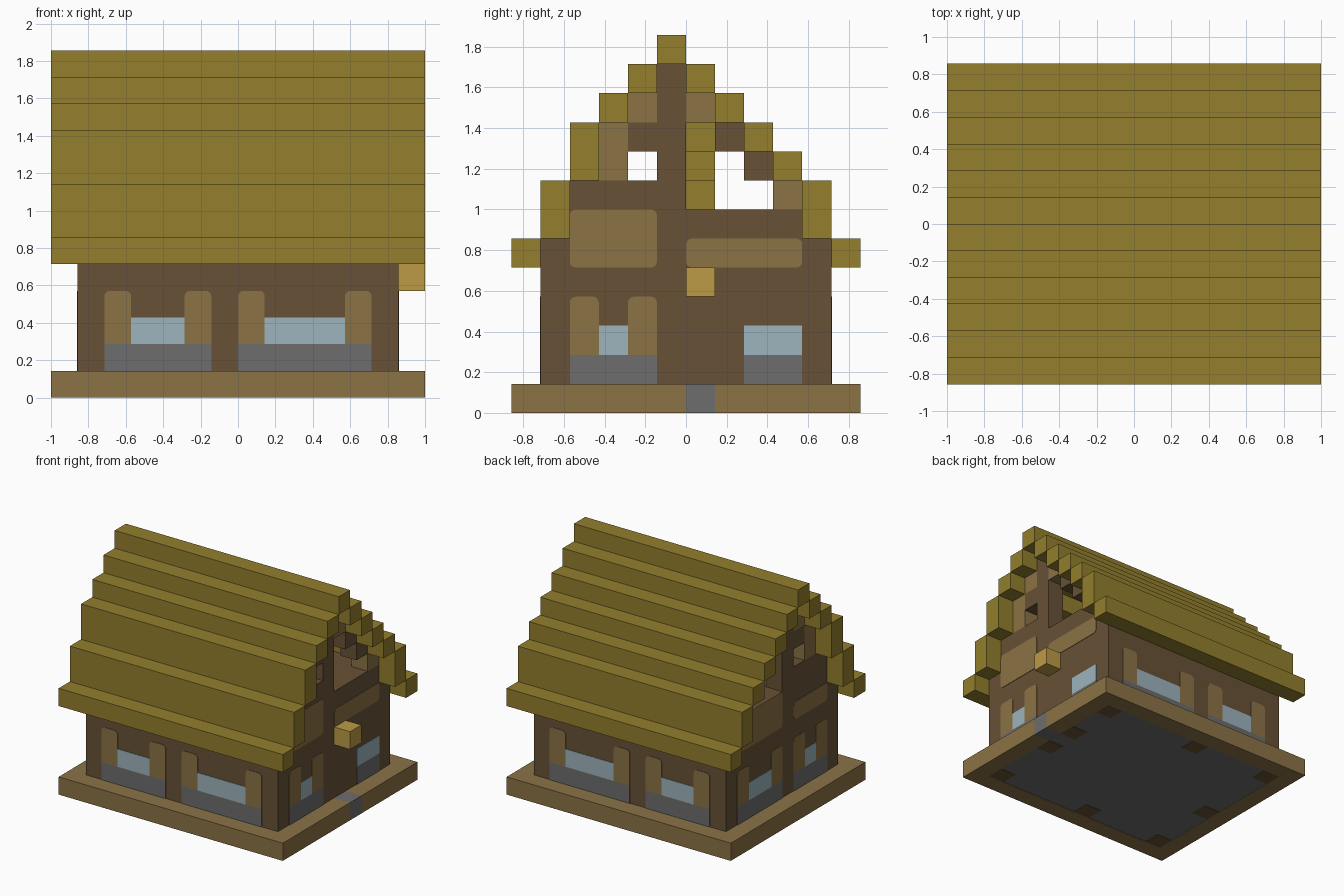
import bpy
import bmesh
import math
from mathutils import Vector

UNIT = 1 / 7          # size of one building block
PLATE = 0.004         # thickness of painted panels
ROUND = 0.03          # corner radius of rounded panels

if "Cube" in bpy.data.objects:
    bpy.data.objects.remove(bpy.data.objects["Cube"], do_unlink=True)


def linear(channel):
    c = channel / 255
    return c / 12.92 if c <= 0.04045 else ((c + 0.055) / 1.055) ** 2.4


def material(name, hex_code):
    mat = bpy.data.materials.new(name)
    colour = [linear(c) for c in bytes.fromhex(hex_code)] + [1.0]
    mat.use_nodes = True
    mat.diffuse_color = colour
    for node in mat.node_tree.nodes:
        if node.type == 'BSDF_PRINCIPLED':
            node.inputs["Base Color"].default_value = colour
            node.inputs["Roughness"].default_value = 0.9
    return mat


thatch = material("thatch straw", "937E2D")
dark_wood = material("dark wood", "685136")
light_wood = material("light wood", "8B7346")
stone = material("grey stone", "6D6D6D")
glass = material("pale blue glass", "9DB4BD")
lamp_gold = material("lamp gold", "BC9B46")


def finish(name, bm, mat):
    bmesh.ops.recalc_face_normals(bm, faces=bm.faces)
    mesh = bpy.data.meshes.new(name)
    bm.to_mesh(mesh)
    bm.free()
    mesh.materials.append(mat)
    obj = bpy.data.objects.new(name, mesh)
    bpy.context.collection.objects.link(obj)
    return obj


def blocks(name, mat, *boxes):
    """One object from boxes, each (x range, y range, z range) in block units."""
    bm = bmesh.new()
    for spans in boxes:
        low, high = (Vector([s[i] for s in spans]) * UNIT for i in (0, 1))
        made = bmesh.ops.create_cube(bm, size=1)["verts"]
        bmesh.ops.scale(bm, vec=high - low, verts=made)
        bmesh.ops.translate(bm, vec=(low + high) / 2, verts=made)
    return finish(name, bm, mat)


def panel(name, mat, place, across, up, rounded=""):
    """Thin plate on a wall; rounded may hold 't' (top) and 'b' (bottom)."""
    (a0, a1), (z0, z1) = across, up
    outline = []
    corners = [(a0, z0, 'b', 180), (a1, z0, 'b', 270), (a1, z1, 't', 0), (a0, z1, 't', 90)]
    for a, z, side, start in corners:
        a, z = a * UNIT, z * UNIT
        if side not in rounded:
            outline.append((a, z))
            continue
        inner_a = a + (ROUND if start in (90, 180) else -ROUND)
        inner_z = z + (ROUND if side == 'b' else -ROUND)
        for step in range(5):
            t = math.radians(start + step * 90 / 4)
            outline.append((inner_a + ROUND * math.cos(t), inner_z + ROUND * math.sin(t)))
    bm = bmesh.new()
    face = bm.faces.new([bm.verts.new(place(a, z, 0)) for a, z in outline])
    moved = bmesh.ops.extrude_face_region(bm, geom=[face])["geom"]
    push = Vector(place(0, 0, PLATE)) - Vector(place(0, 0, 0))
    bmesh.ops.translate(bm, vec=push, verts=[v for v in moved if isinstance(v, bmesh.types.BMVert)])
    return finish(name, bm, mat)


def long_wall(side):
    return lambda a, z, out: (a, side * (5 * UNIT + out), z)


def gable_wall(side):
    return lambda a, z, out: (side * (6 * UNIT + out), a, z)


def window(name, place, start, end, shutters=True):
    """Stone sill, glass pane and a pair of shutters."""
    inset = 1 if shutters else 0
    panel(name + "_sill", stone, place, (start, end), (1, 2))
    panel(name + "_glass", glass, place, (start + inset, end - inset), (2, 3))
    if shutters:
        panel(name + "_shutter_a", light_wood, place, (start, start + 1), (2, 4), "t")
        panel(name + "_shutter_b", light_wood, place, (end - 1, end), (2, 4), "t")


# Base frame, with a stone doorstep set into it
blocks("base_frame", light_wood,
       ((-7, 7), (-6, -5), (0, 1)), ((-7, 7), (5, 6), (0, 1)),
       ((-7, -6), (-5, 5), (0, 1)),
       ((6, 7), (-5, 0), (0, 1)), ((6, 7), (1, 5), (0, 1)))
blocks("doorstep", stone, ((6, 7), (0, 1), (0, 1)))
blocks("foundation", stone, ((-6, 6), (-5, 5), (0.03, 1)))

# Post feet showing under the foundation
feet = [(x, y) for x in (-6, -1, 5) for y in (-5, 4)] + [(-6, -1), (5, -1), (5, 1)]
blocks("post_feet", dark_wood, *[((x, x + 1), (y, y + 1), (0, 0.5)) for x, y in feet])

# House body and attic floor
blocks("house_walls", dark_wood, ((-6, 6), (-5, 5), (1, 6)))
blocks("attic_floor", dark_wood, ((-6, 6), (-4, 4), (6, 7)))

# Windows on the long walls
for side, label in ((-1, "front"), (1, "back")):
    window(label + "_short_window", long_wall(side), -5, -1)
    window(label + "_long_window", long_wall(side), 0, 5)

# Windows and upper panels on the gable walls
right, left = gable_wall(1), gable_wall(-1)
window("door_side_shuttered_window", right, -4, -1)
window("door_side_plain_window", right, 2, 4, shutters=False)
window("far_side_small_window", left, -4, -1)
window("far_side_large_window", left, 0, 4)
panel("door_side_tall_panel", light_wood, right, (-4, -1), (5, 7), "tb")
panel("door_side_low_panel", light_wood, right, (0, 4), (5, 6), "tb")
panel("far_side_low_panel", light_wood, left, (-4, -1), (5, 6), "tb")
panel("far_side_tall_panel", light_wood, left, (0, 4), (5, 7), "tb")

# Open timber gables at both ends
for label, span in (("door_side", (5, 6)), ("far_side", (-6, -5))):
    blocks(label + "_gable_timber", dark_wood,
           (span, (-1, 0), (7, 12)), (span, (-4, -1), (7, 8)),
           (span, (-2, -1), (9, 10)), (span, (1, 2), (9, 10)),
           (span, (2, 3), (8, 9)))
    blocks(label + "_gable_trim", light_wood,
           (span, (-3, -2), (8, 10)), (span, (-2, -1), (10, 11)),
           (span, (0, 1), (10, 11)), (span, (3, 4), (7, 8)))

# Stepped thatch roof: bottom and top height of each row, front to back
rows = [(5, 6), (6, 8), (8, 10), (10, 11), (11, 12), (12, 13),
        (11, 12), (10, 11), (9, 10), (8, 9), (6, 8), (5, 6)]
for i, height in enumerate(rows):
    blocks(f"roof_row_{i + 1}", thatch, ((-7, 7), (i - 6, i - 5), height))

# Stepped straw heap in the attic
blocks("straw_heap", thatch, *[((i - 3, 3 - i), (0, 1), (7 + i, 8 + i)) for i in range(3)])

# Lamp above the door
blocks("door_lamp", lamp_gold, ((6, 7), (0, 1), (4, 5)))
